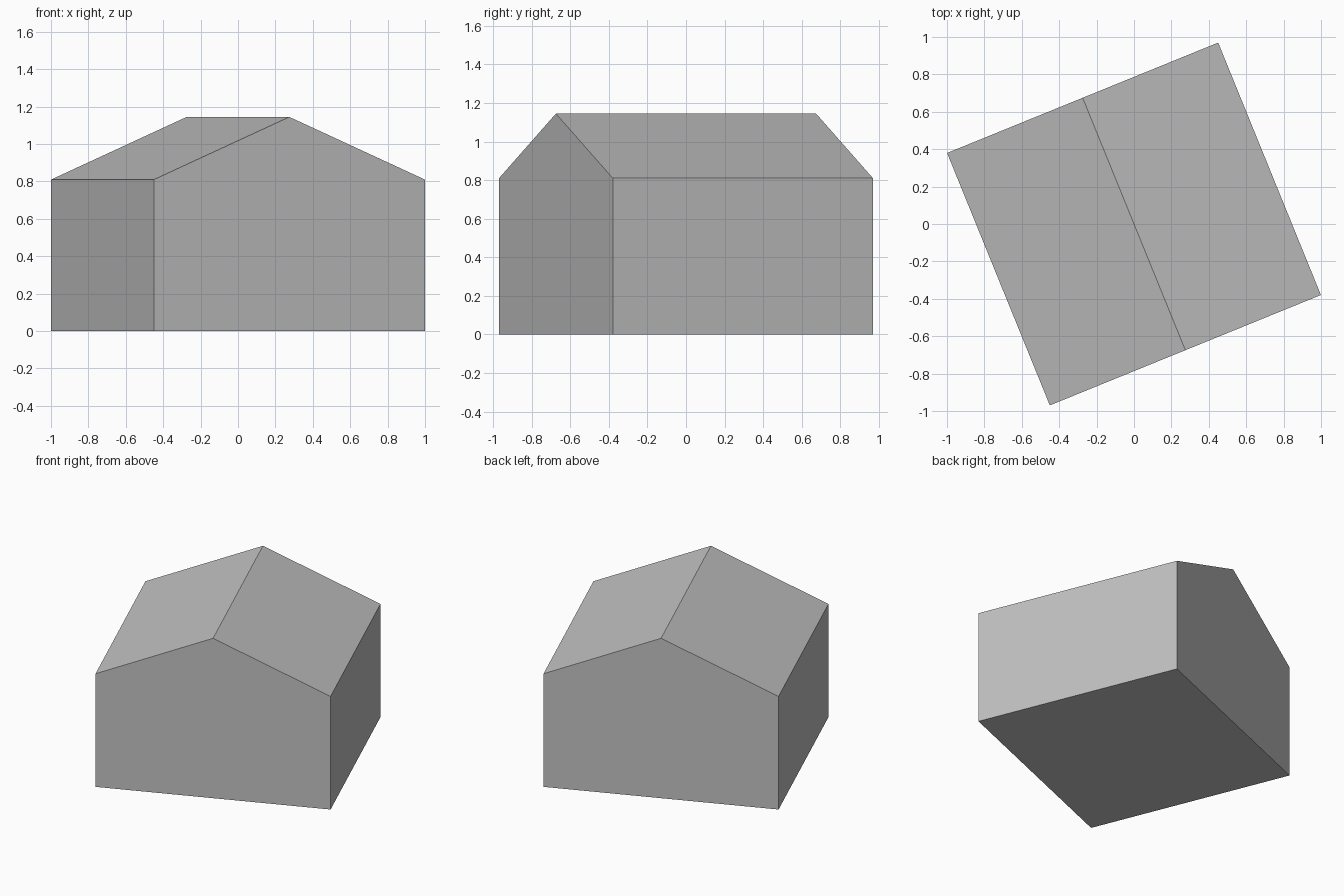
import bpy
import bmesh
import math

cube = bpy.data.objects.get("Cube")
if cube:
    bpy.data.objects.remove(cube, do_unlink=True)

WIDTH, LENGTH = 1.565, 1.457
EAVES, RIDGE = 0.81, 1.145
TURN = math.radians(22.15)

# Single plain grey
grey = bpy.data.materials.new("plain grey")
grey.use_nodes = True
colour = (0.53, 0.53, 0.53, 1)
grey.diffuse_color = colour
grey.node_tree.nodes["Principled BSDF"].inputs["Base Color"].default_value = colour

# Gable outline, extruded from front to back
w = WIDTH / 2
outline = [(-w, 0), (w, 0), (w, EAVES), (0, RIDGE), (-w, EAVES)]
bm = bmesh.new()
gable = bm.faces.new([bm.verts.new((x, -LENGTH / 2, z)) for x, z in outline])
result = bmesh.ops.extrude_face_region(bm, geom=[gable], use_keep_orig=True)
back = [v for v in result["geom"] if isinstance(v, bmesh.types.BMVert)]
bmesh.ops.translate(bm, verts=back, vec=(0, LENGTH, 0))
bmesh.ops.recalc_face_normals(bm, faces=bm.faces)

mesh = bpy.data.meshes.new("gabled_building")
bm.to_mesh(mesh)
bm.free()
mesh.materials.append(grey)

# Building stands turned on its plot
building = bpy.data.objects.new("gabled_building", mesh)
building.rotation_euler.z = TURN
bpy.context.collection.objects.link(building)
